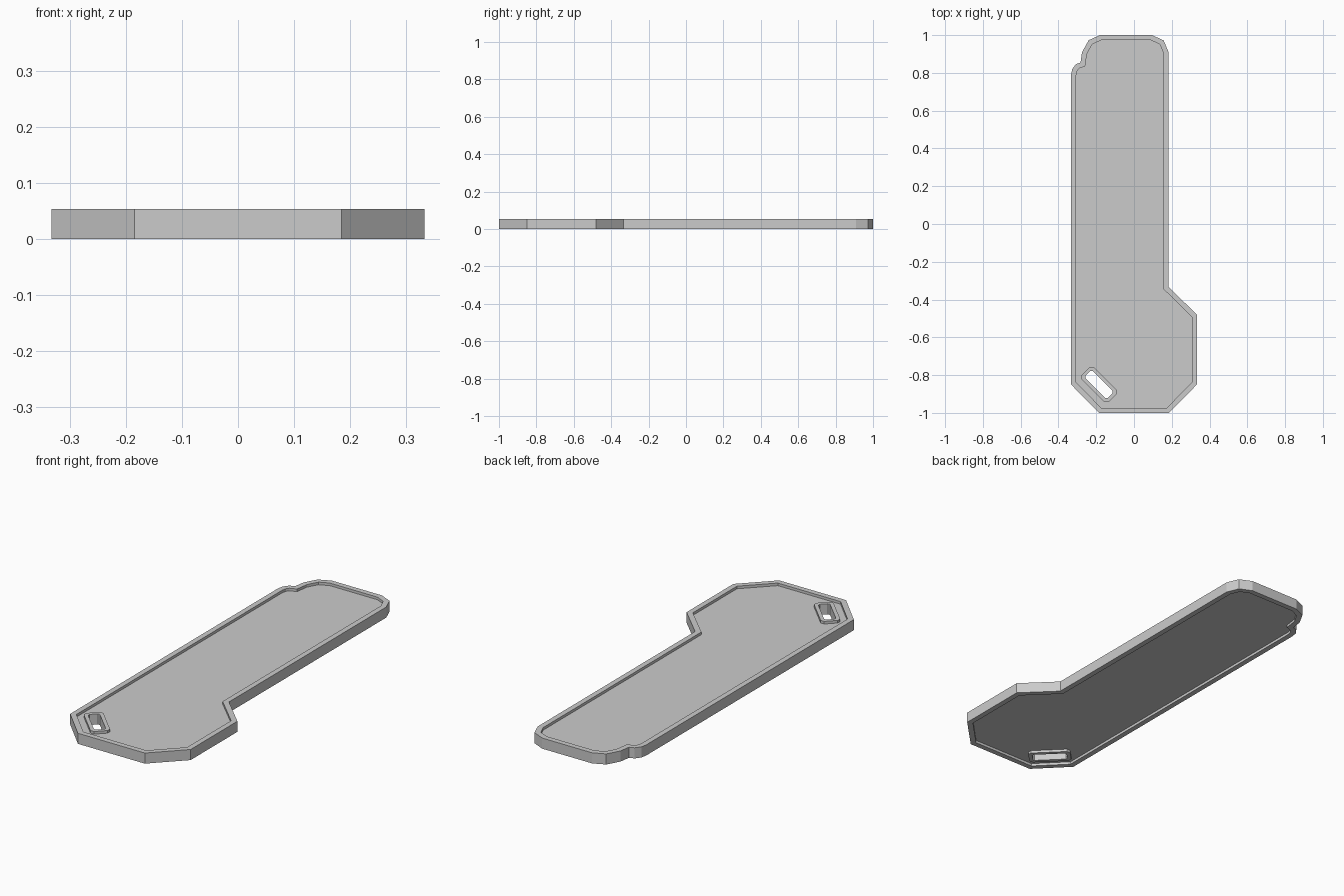
import bpy, bmesh
from mathutils import Vector

if "Cube" in bpy.data.objects:
    bpy.data.objects.remove(bpy.data.objects["Cube"])

HEIGHT, RECESS, RIM = 0.053, 0.013, 0.027

# Plate outline, counter-clockwise
outline = [Vector(p) for p in [
    (-0.185, -1), (0.185, -1), (0.333, -0.85), (0.333, -0.48), (0.183, -0.333),
    (0.183, 0.91), (0.157, 0.972), (0.095, 1.0), (-0.18, 1.0), (-0.24, 0.973),
    (-0.275, 0.91), (-0.283, 0.855), (-0.308, 0.846), (-0.327, 0.82),
    (-0.333, 0.79), (-0.333, -0.85)]]


def inset(loop, d):
    """Mitred inward offset of a counter-clockwise loop."""
    out = []
    for i, p in enumerate(loop):
        a = (p - loop[i - 1]).normalized()
        b = (loop[(i + 1) % len(loop)] - p).normalized()
        na, nb = Vector((-a.y, a.x)), Vector((-b.y, b.x))
        out.append(p + (na + nb) * d / (1 + na.dot(nb)))
    return out


def slot(half_len, half_wid, cut):
    """Chamfered rectangle lying along the lower left corner."""
    l, w = half_len, half_wid
    pts = [(l, w - cut), (l - cut, w), (cut - l, w), (-l, w - cut),
           (-l, cut - w), (cut - l, -w), (l - cut, -w), (l, cut - w)]
    u, v = Vector((1, -1)).normalized(), Vector((1, 1)).normalized()
    c = Vector((-0.185, -0.85))
    return [c + u * a + v * b for a, b in pts]


bm = bmesh.new()


def rim_band(edge, inner):
    """Raised rim on both sides; returns edges of the two recessed loops."""
    lo, hi = RECESS, HEIGHT - RECESS
    rows = [[bm.verts.new((p.x, p.y, z)) for p in loop] for loop, z in
            [(inner, lo), (inner, 0), (edge, 0), (edge, HEIGHT), (inner, HEIGHT), (inner, hi)]]
    n = len(edge)
    for r, s in zip(rows, rows[1:]):
        for i in range(n):
            j = (i + 1) % n
            bm.faces.new((r[i], r[j], s[j], s[i]))
    return [[bm.edges.get((r[i], r[(i + 1) % n])) for i in range(n)]
            for r in (rows[0], rows[-1])]


# Outer rim, slot collar, and the recessed panels between them
outer = rim_band(outline, inset(outline, RIM))
collar = rim_band(slot(0.083, 0.027, 0.008), slot(0.101, 0.045, 0.014))
for a, b in zip(outer, collar):
    bmesh.ops.triangle_fill(bm, edges=a + b, use_beauty=True, use_dissolve=False)
bmesh.ops.recalc_face_normals(bm, faces=bm.faces[:])

mesh = bpy.data.meshes.new("recessed_plate")
bm.to_mesh(mesh)
bm.free()
bpy.context.collection.objects.link(bpy.data.objects.new("recessed_plate", mesh))
